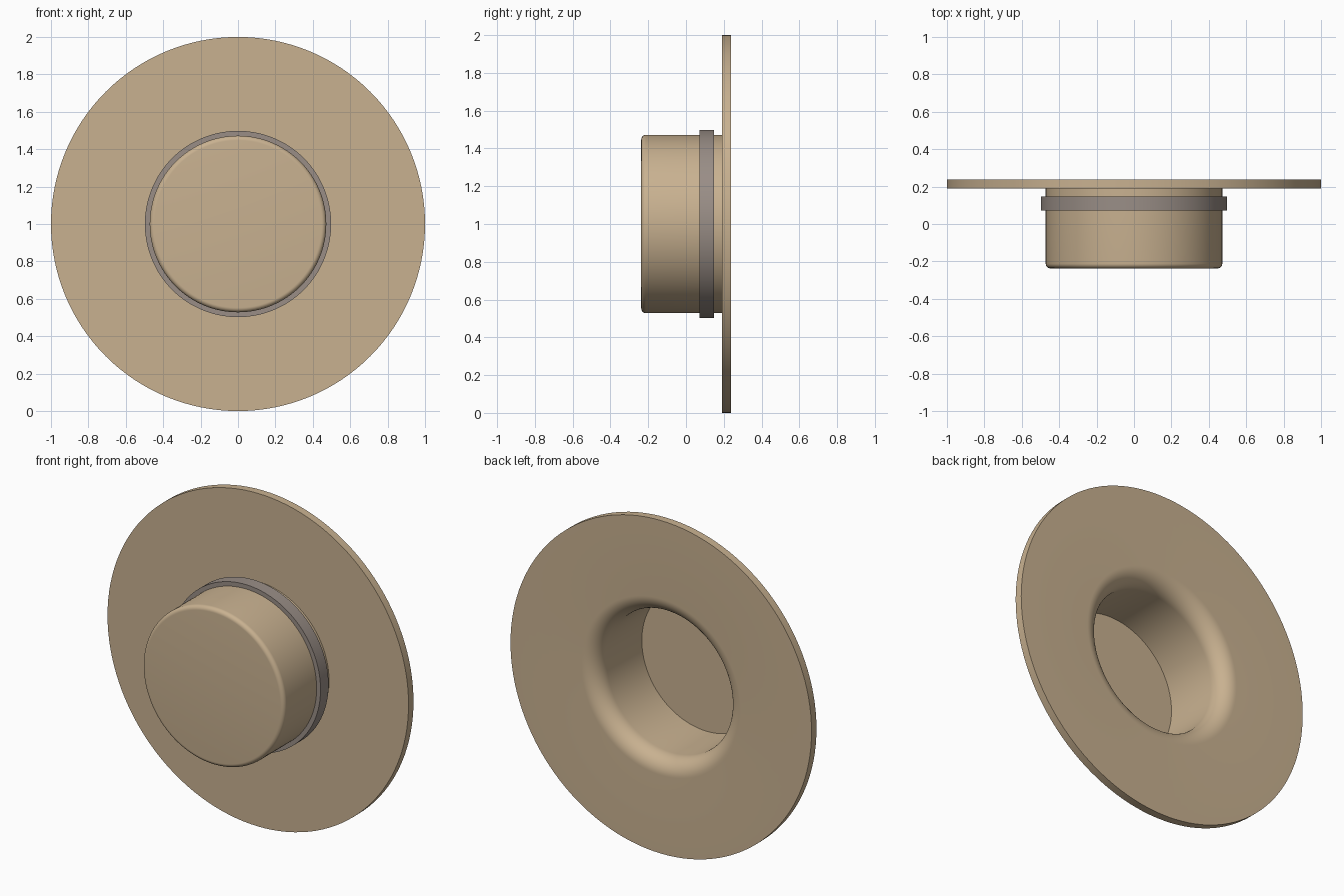
import bpy, bmesh
from math import sin, cos, pi, radians

if "Cube" in bpy.data.objects:
    bpy.data.objects.remove(bpy.data.objects["Cube"])

SEGMENTS = 128
CENTRE_Z = 1.0


def material(name, rgb):
    m = bpy.data.materials.new(name)
    m.diffuse_color = (*rgb, 1)
    m.use_nodes = True
    m.node_tree.nodes["Principled BSDF"].inputs["Base Color"].default_value = m.diffuse_color
    return m


def arc(cr, cy, radius, start, end, steps):
    """Points (radius, y) along a circular arc, angles in degrees."""
    return [(cr + radius * cos(radians(start + (end - start) * i / steps)),
             cy + radius * sin(radians(start + (end - start) * i / steps)))
            for i in range(steps + 1)]


def lathe(name, profile, mat, closed=False):
    """Spin a (radius, y) profile around the front-to-back axis."""
    bm = bmesh.new()
    verts = [bm.verts.new((r, y, 0)) for r, y in profile]
    pairs = list(zip(verts, verts[1:]))
    if closed:
        pairs.append((verts[-1], verts[0]))
    edges = [bm.edges.new(p) for p in pairs]
    bmesh.ops.spin(bm, geom=verts + edges, cent=(0, 0, 0), axis=(0, 1, 0),
                   angle=2 * pi, steps=SEGMENTS)
    bmesh.ops.remove_doubles(bm, verts=bm.verts, dist=1e-5)
    bmesh.ops.recalc_face_normals(bm, faces=bm.faces)
    mesh = bpy.data.meshes.new(name)
    bm.to_mesh(mesh)
    bm.free()
    mesh.materials.append(mat)
    obj = bpy.data.objects.new(name, mesh)
    obj.location.z = CENTRE_Z
    bpy.context.collection.objects.link(obj)
    bpy.ops.object.select_all(action='DESELECT')
    obj.select_set(True)
    bpy.context.view_layer.objects.active = obj
    bpy.ops.object.shade_smooth_by_angle(angle=radians(30))
    return obj


straw = material("straw", (0.58, 0.44, 0.28))
ribbon = material("ribbon", (0.32, 0.27, 0.24))

# Hat body: rounded crown, flat brim, then the filleted hollow inside
body = [(0, -0.237)]
body += arc(0.447, -0.212, 0.025, -90, 0, 8)
body += [(0.472, 0.19), (1.0, 0.19), (1.0, 0.237)]
body += arc(0.53, 0.137, 0.10, 90, 180, 14)
body += [(0.43, -0.195), (0, -0.195)]
lathe("hat_crown_and_brim", body, straw)

# Ribbon band wrapped around the crown
lathe("hat_band", [(0.465, 0.072), (0.498, 0.072), (0.498, 0.148), (0.465, 0.148)],
      ribbon, closed=True)
